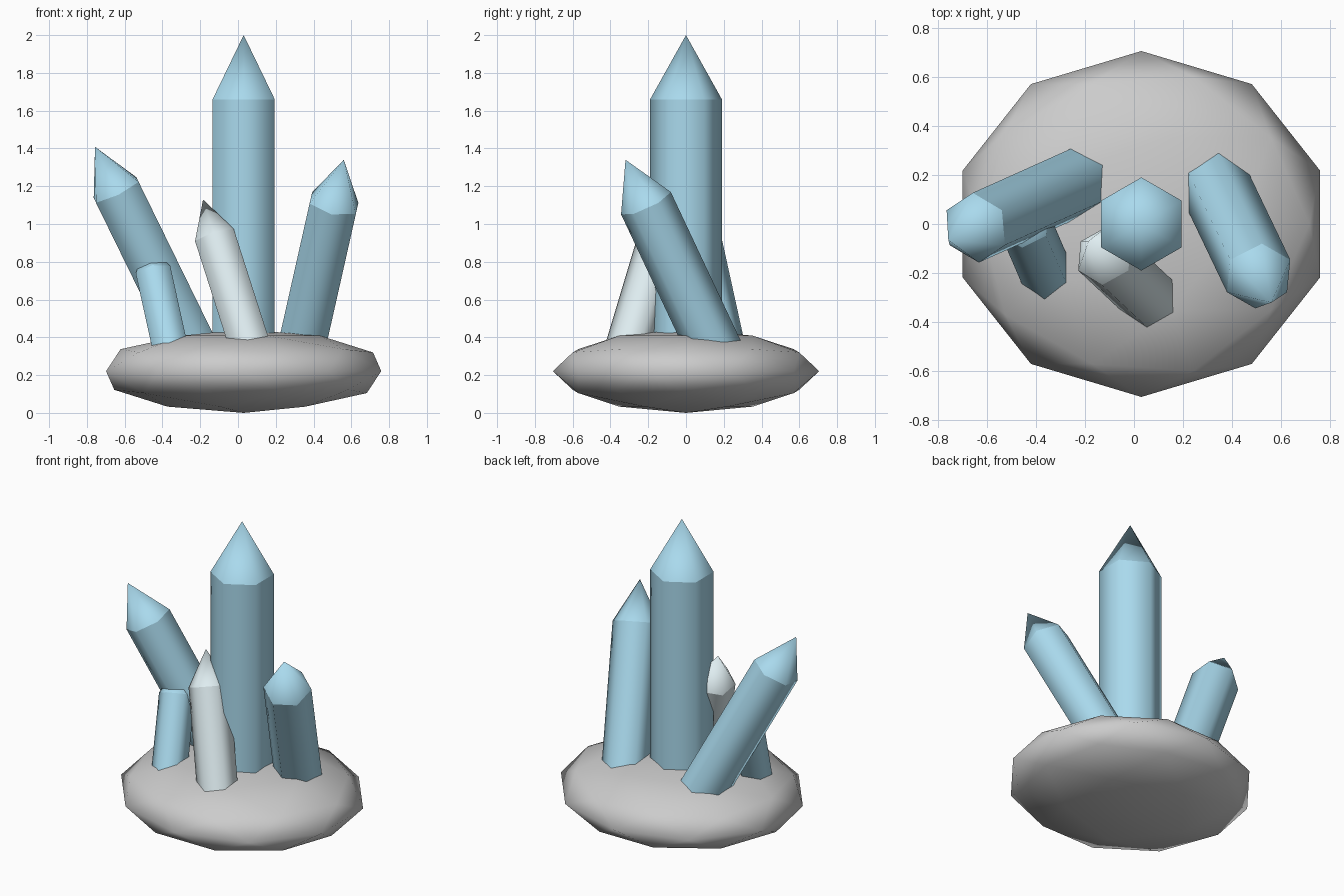
import bpy, bmesh, math
from mathutils import Vector, Matrix

if "Cube" in bpy.data.objects:
    bpy.data.objects.remove(bpy.data.objects["Cube"])


def material(name, rgb):
    m = bpy.data.materials.new(name)
    m.diffuse_color = (*rgb, 1)
    m.use_nodes = True
    m.node_tree.nodes["Principled BSDF"].inputs["Base Color"].default_value = m.diffuse_color
    return m


def finish(bm, name, mat=None, angle=math.pi):
    """Turn a bmesh into a smooth shaded object, keeping wide angles sharp."""
    for f in bm.faces:
        f.smooth = True
    for e in bm.edges:
        if len(e.link_faces) == 2 and e.calc_face_angle() > angle:
            e.smooth = False
    mesh = bpy.data.meshes.new(name)
    bm.to_mesh(mesh)
    bm.free()
    if mat:
        mesh.materials.append(mat)
    bpy.context.collection.objects.link(bpy.data.objects.new(name, mesh))


def crystal(name, shoulder, lean, r, foot_z, mat):
    """Six-sided column up to its shoulder point, with a separate pointed tip."""
    shoulder = Vector(shoulder)
    d = Vector((lean[0], lean[1], 1))
    length = (shoulder.z - foot_z) * d.length
    d.normalize()
    rot = (Matrix.Rotation(math.atan2(d.x, d.z), 4, 'Y')
           @ Matrix.Rotation(math.asin(-d.y), 4, 'X'))
    tip = 1.79 * r
    place = Matrix.Translation(shoulder) @ rot

    bm = bmesh.new()
    bmesh.ops.create_cone(bm, cap_ends=True, segments=6, radius1=r, radius2=r, depth=length,
                          matrix=place @ Matrix.Translation((0, 0, -length / 2)))
    finish(bm, name + "_column", mat, math.radians(62))

    bm = bmesh.new()
    bmesh.ops.create_cone(bm, cap_ends=True, segments=6, radius1=r, radius2=0, depth=tip,
                          matrix=place @ Matrix.Translation((0, 0, tip / 2)))
    bmesh.ops.remove_doubles(bm, verts=bm.verts, dist=1e-4)
    finish(bm, name + "_tip", mat, math.radians(62))


blue = material("blue_crystal", (0.40, 0.70, 0.85))
pale = material("pale_crystal", (0.74, 0.85, 0.88))

# Rock base: squashed low-poly ball
bm = bmesh.new()
bmesh.ops.create_icosphere(bm, subdivisions=2, radius=1)
bmesh.ops.transform(bm, verts=bm.verts, matrix=Matrix.Translation((0.03, 0, 0.221))
                    @ Matrix.Diagonal((0.766, 0.705, 0.221, 1)))
finish(bm, "rock_base")

# Crystals: shoulder centre, lean per unit of height, radius, foot height
crystal("main_crystal", (0.03, 0, 1.66), (0, 0), 0.19, 0.25, blue)
crystal("left_crystal", (-0.645, -0.015, 1.18), (-0.49, -0.22), 0.145, 0.29, blue)
crystal("right_crystal", (0.508, -0.212, 1.11), (0.225, -0.47), 0.145, 0.28, blue)
crystal("pale_crystal", (-0.12, -0.13, 0.926), (-0.32, 0.30), 0.124, 0.28, pale)
crystal("small_crystal", (-0.445, 0.0, 0.735), (-0.22, 0.51), 0.108, 0.26, blue)
